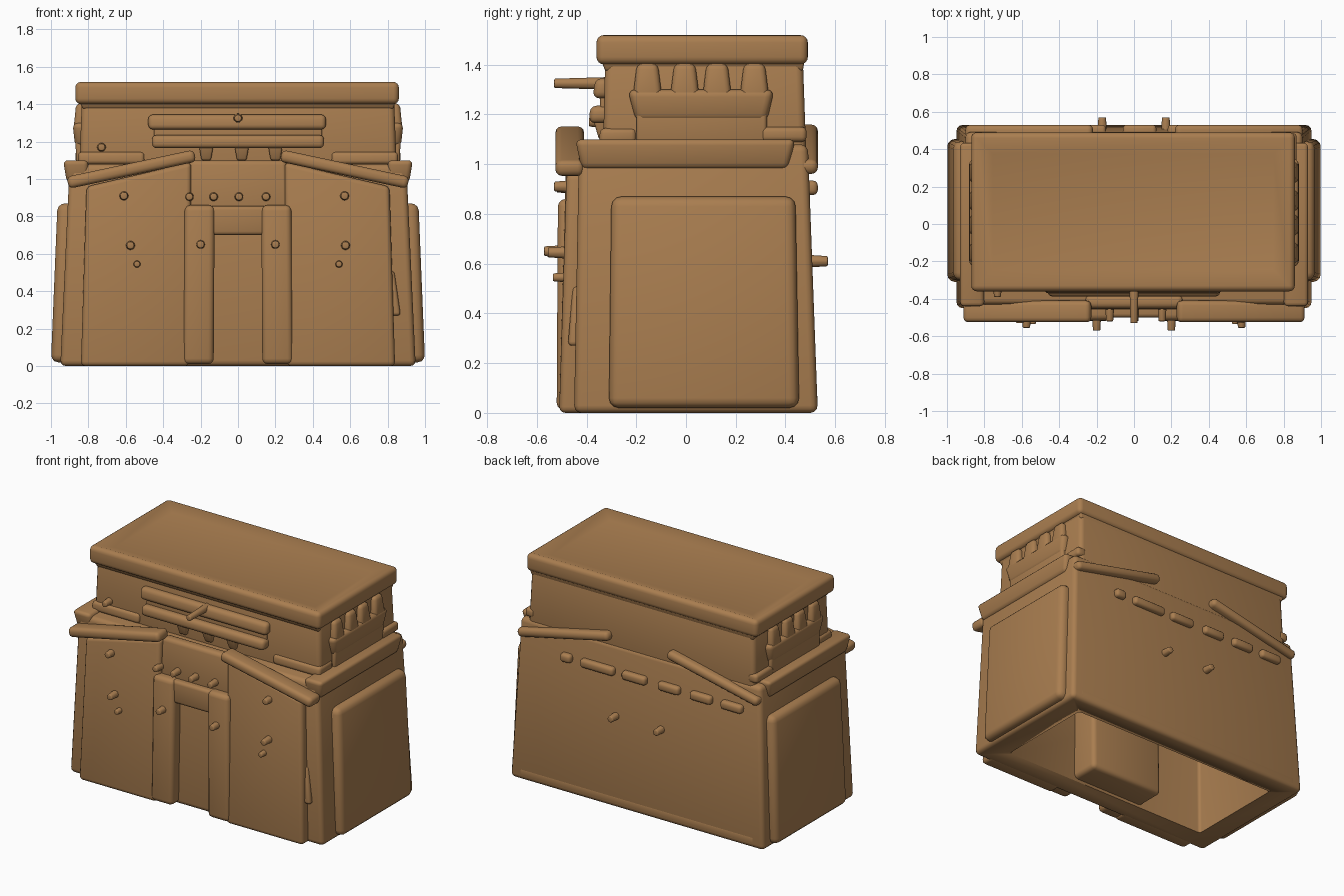
import bpy, bmesh, math
from mathutils import Matrix, Vector

if "Cube" in bpy.data.objects:
    bpy.data.objects.remove(bpy.data.objects["Cube"])

clay = bpy.data.materials.new("tan clay")
clay.diffuse_color = (0.4, 0.208, 0.08, 1)
clay.use_nodes = True
clay.node_tree.nodes["Principled BSDF"].inputs["Base Color"].default_value = clay.diffuse_color


def finish(name, bm, bevel=0.0):
    bmesh.ops.recalc_face_normals(bm, faces=bm.faces)
    if bevel:
        bmesh.ops.bevel(bm, geom=list(bm.edges), offset=bevel, segments=3,
                        profile=0.5, affect='EDGES', clamp_overlap=True)
    me = bpy.data.meshes.new(name)
    bm.to_mesh(me)
    bm.free()
    me.materials.append(clay)
    me.shade_smooth()
    me.set_sharp_from_angle(angle=math.radians(40))
    ob = bpy.data.objects.new(name, me)
    bpy.context.collection.objects.link(ob)
    return ob


def block(name, bot, top, z0, z1, bevel=0.025):
    """Tapered soft block; bot and top are (x0, x1, y0, y1), z1 may be (z at x0, z at x1)."""
    zl, zr = z1 if isinstance(z1, tuple) else (z1, z1)
    bm = bmesh.new()
    lo = [bm.verts.new((bot[i], bot[j], z0)) for i, j in ((0, 2), (1, 2), (1, 3), (0, 3))]
    hi = [bm.verts.new((top[i], top[j], (zl, zr)[i])) for i, j in ((0, 2), (1, 2), (1, 3), (0, 3))]
    bm.faces.new(lo)
    bm.faces.new(hi)
    for i in range(4):
        k = (i + 1) % 4
        bm.faces.new((lo[i], lo[k], hi[k], hi[i]))
    return finish(name, bm, bevel)


def mirrored(r, s):
    return r if s > 0 else (-r[1], -r[0], r[2], r[3])


def slant_beam(name, a, b, y0, y1, h, bevel=0.025):
    """Soft beam between two (x, z) points."""
    a, b = Vector((a[0], 0, a[1])), Vector((b[0], 0, b[1]))
    d = b - a
    bm = bmesh.new()
    bmesh.ops.create_cube(bm, size=1)
    rot = Matrix.Rotation(-math.atan2(d.z, d.x), 4, 'Y')
    mid = (a + b) / 2
    mid.y = (y0 + y1) / 2
    bm.transform(Matrix.Translation(mid) @ rot @ Matrix.Diagonal((d.length, y1 - y0, h, 1)))
    return finish(name, bm, bevel)


def peg(name, x, z, y_wall, y_tip, r=0.029):
    """Tapered stub sticking out along y."""
    bm = bmesh.new()
    n = abs(y_tip - y_wall)
    bmesh.ops.create_cone(bm, cap_ends=True, segments=8, radius1=r, radius2=r * 0.75, depth=n)
    rot = Matrix.Rotation(math.radians(90 if y_tip < y_wall else -90), 4, 'X')
    bm.transform(Matrix.Translation((x, (y_wall + y_tip) / 2, z)) @ rot)
    return finish(name, bm, 0.006)


# Lower storey, hollow from below, with a porch core behind the door
body = block("lower_storey", (-0.95, 0.95, -0.45, 0.53), (-0.9, 0.9, -0.43, 0.49), 0, 1.08, 0.03)
hollow = block("hollow_cutter", (-0.79, 0.79, -0.29, 0.4), (-0.77, 0.77, -0.28, 0.38), -0.1, 0.95, 0.02)
cut = body.modifiers.new("hollow", 'BOOLEAN')
cut.object = hollow
cut.solver = 'EXACT'
hollow.hide_render = True
hollow.hide_set(True)
block("porch_core", (-0.31, 0.25, -0.38, -0.1), (-0.3, 0.25, -0.38, -0.11), 0.02, 0.97, 0.03)

# Base roll along the back
block("back_base_roll", (-0.9, 0.9, 0.44, 0.53), (-0.9, 0.9, 0.44, 0.528), 0.0, 0.1, 0.035)

# Upper storey and thick parapet with a shallow dished roof
block("upper_storey", (-0.85, 0.85, -0.335, 0.485), (-0.835, 0.835, -0.325, 0.47), 1.0, 1.42, 0.03)
block("parapet_cove", (-0.83, 0.83, -0.325, 0.47), (-0.86, 0.85, -0.35, 0.48), 1.375, 1.44, 0.01)
bm = bmesh.new()
bmesh.ops.create_cube(bm, size=1)
bm.transform(Matrix.Translation((-0.005, 0.065, 1.46)) @ Matrix.Diagonal((1.73, 0.85, 0.118, 1)))
bmesh.ops.bevel(bm, geom=list(bm.edges), offset=0.03, segments=4, profile=0.5, affect='EDGES')
roof = max(bm.faces, key=lambda f: f.calc_center_median().z)
bmesh.ops.inset_region(bm, faces=[roof], thickness=0.12, depth=-0.025)
finish("parapet", bm)

for s in (1, -1):
    side = "right" if s > 0 else "left"
    # Side annex
    block(side + "_annex", mirrored((0.85, 1.0, -0.31, 0.455), s),
          mirrored((0.85, 0.965, -0.3, 0.44), s), 0.02, 0.87, 0.04)
    # Side ledge
    block(side + "_ledge", mirrored((0.8, 0.915, -0.42, 0.41), s),
          mirrored((0.8, 0.935, -0.445, 0.44), s), 0.98, 1.1, 0.025)
    # Logs at the foot of the upper storey
    block(side + "_front_log", mirrored((0.5, 0.855, -0.35, -0.2), s),
          mirrored((0.5, 0.855, -0.345, -0.2), s), 1.08, 1.145, 0.02)
    block(side + "_back_log", mirrored((0.8, 0.87, 0.3, 0.485), s),
          mirrored((0.8, 0.87, 0.3, 0.485), s), 1.09, 1.15, 0.02)
    # Stepped crest on the upper side wall
    block(side + "_crest_base", mirrored((0.8, 0.865, -0.2, 0.325), s),
          mirrored((0.8, 0.87, -0.2, 0.325), s), 1.08, 1.24, 0.015)
    block(side + "_crest_band", mirrored((0.8, 0.87, -0.2, 0.325), s),
          mirrored((0.8, 0.885, -0.235, 0.355), s), 1.17, 1.3, 0.03)
    for i, y in enumerate((-0.155, -0.005, 0.125, 0.275)):
        block(f"{side}_crest_finger_{i + 1}", mirrored((0.8, 0.88, y - 0.06, y + 0.06), s),
              mirrored((0.8, 0.865, y - 0.042, y + 0.042), s), 1.26, 1.405, 0.024)
    # Front wing with a sloping head
    heads = (1.09, 0.96)
    block(side + "_front_wing", mirrored((0.26, 0.84, -0.51, -0.4), s),
          mirrored((0.25, 0.81, -0.48, -0.4), s), 0, heads if s > 0 else heads[::-1], 0.025)
    # Sloping beams, front and back
    slant_beam(side + "_front_beam", (0.23 * s, 1.125), (0.91 * s, 0.98), -0.525, -0.41, 0.065)
    slant_beam(side + "_back_beam", (0.22 * s, 1.135), (0.9 * s, 0.985), 0.44, 0.53, 0.06)
    # Door jamb
    block(side + "_door_jamb", mirrored((0.13, 0.295, -0.52, -0.4), s),
          mirrored((0.125, 0.285, -0.515, -0.4), s), 0.01, 0.86, 0.03)
    # Wall pegs
    top_x = 0.57 if s > 0 else 0.61
    for i, (x, z, tip) in enumerate(((top_x, 0.91, -0.53), (0.575, 0.645, -0.555), (0.54, 0.545, -0.535),
                                     (0.2, 0.65, -0.57))):
        peg(f"{side}_wall_peg_{i + 1}", x * s, z, -0.45, tip, 0.023 if i == 2 else 0.028)
    peg(side + "_back_peg", 0.17 * s, 0.61, 0.46, 0.57)

# Door lintel and wall over the door
block("door_lintel", (-0.16, 0.16, -0.495, -0.4), (-0.16, 0.16, -0.5, -0.4), 0.7, 0.855, 0.02)
block("wall_over_door", (-0.27, 0.27, -0.46, -0.38), (-0.26, 0.26, -0.45, -0.38), 0.8, 1.1, 0.025)
for i, x in enumerate((-0.26, -0.13, 0.005, 0.15)):
    peg(f"lintel_peg_{i + 1}", x, 0.905, -0.42, -0.52, 0.027)

# Front awning: two beams with a recess between, corbels and a central pole
block("awning_plank", (-0.48, 0.47, -0.375, -0.3), (-0.48, 0.47, -0.365, -0.3), 1.265, 1.345, 0.025)
block("awning_backing", (-0.45, 0.45, -0.345, -0.3), (-0.45, 0.45, -0.345, -0.3), 1.19, 1.3, 0.01)
block("awning_rail", (-0.46, 0.46, -0.39, -0.3), (-0.46, 0.46, -0.385, -0.3), 1.165, 1.235, 0.025)
for i, x in enumerate((-0.17, 0.02, 0.2)):
    block(f"awning_corbel_{i + 1}", (x - 0.025, x + 0.025, -0.35, -0.3),
          (x - 0.04, x + 0.04, -0.375, -0.3), 1.1, 1.185, 0.01)
peg("awning_pole", 0, 1.325, -0.3, -0.53, 0.027)
peg("upper_left_peg", -0.73, 1.17, -0.3, -0.39, 0.027)

# Row of logs along the back wall
for i, (x0, x1) in enumerate(((0.5, 0.58), (0.18, 0.43), (-0.06, 0.12), (-0.31, -0.15),
                              (-0.55, -0.39), (-0.78, -0.62))):
    slant_beam(f"back_log_{i + 1}", (x0, 0.905), (x1, 0.905), 0.46, 0.53, 0.058, 0.02)

# Small buttress on the right wing edge
block("wing_buttress", (0.79, 0.87, -0.475, -0.42), (0.79, 0.835, -0.455, -0.42), 0.27, 0.51, 0.025)
